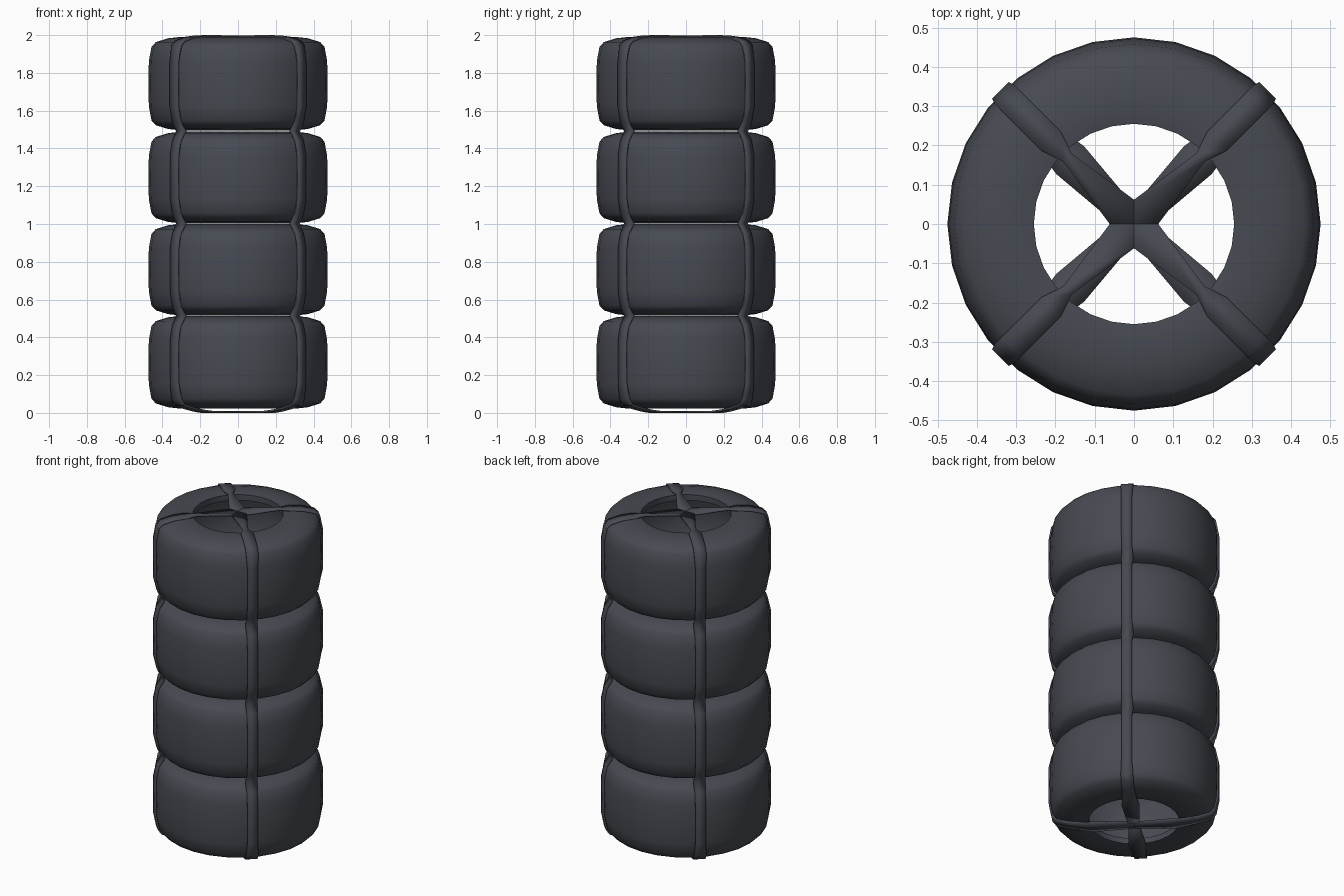
import bpy, bmesh, math
from mathutils import Matrix

if "Cube" in bpy.data.objects:
    bpy.data.objects.remove(bpy.data.objects["Cube"])

rubber = bpy.data.materials.new("dark_rubber")
rubber.diffuse_color = (0.062, 0.068, 0.083, 1)
rubber.use_nodes = True
rubber.node_tree.nodes["Principled BSDF"].inputs["Base Color"].default_value = rubber.diffuse_color


def finish(name, bm):
    me = bpy.data.meshes.new(name)
    bm.to_mesh(me)
    bm.free()
    me.materials.append(rubber)
    ob = bpy.data.objects.new(name, me)
    bpy.context.collection.objects.link(ob)
    bpy.ops.object.select_all(action='DESELECT')
    ob.select_set(True)
    bpy.context.view_layer.objects.active = ob
    bpy.ops.object.shade_smooth_by_angle(angle=math.radians(40))
    return ob


# tyre: closed hollow cross-section (radius, height) spun round z
def tyre(name, z, half, sides=28):
    up = [(0.475, 0), (0.472, half - 0.12), (0.458, half - 0.045), (0.435, half - 0.02),
          (0.37, half), (0.30, half + 0.008), (0.255, half)]
    inner = [(0.255, half - 0.035), (0.30, half - 0.03), (0.40, half - 0.06), (0.44, half - 0.12)]
    top = up + inner
    prof = top + [(r, -h) for r, h in reversed(top[1:])]
    bm = bmesh.new()
    rings = []
    for i in range(sides):
        a = 2 * math.pi * i / sides
        rings.append([bm.verts.new((r * math.cos(a), r * math.sin(a), z + h)) for r, h in prof])
    n = len(prof)
    for i in range(sides):
        a, b = rings[i], rings[(i + 1) % sides]
        for j in range(n):
            k = (j + 1) % n
            bm.faces.new((a[j], b[j], b[k], a[k]))
    bmesh.ops.recalc_face_normals(bm, faces=bm.faces)
    finish(name, bm)


for i, (z, half) in enumerate([(0.268, 0.238), (0.758, 0.235), (1.246, 0.235), (1.743, 0.24)]):
    tyre("tyre_%d" % (i + 1), z, half)

# strap: ribbon (radius, height, half width) from top centre down the side to bottom centre
path = [(0, 1.998, 0.05), (0.24, 2.0, 0.015), (0.30, 1.997, 0.035), (0.37, 1.99, 0.035),
        (0.44, 1.97, 0.035), (0.465, 1.945, 0.035), (0.481, 1.86, 0.03), (0.481, 1.62, 0.03),
        (0.462, 1.54, 0.03)]
for gap in (1.493, 1.002, 0.515):
    path += [(0.43, gap, 0.035), (0.462, gap - 0.05, 0.03), (0.480, gap - 0.13, 0.03),
             (0.480, gap - 0.36, 0.03)]
    if gap > 0.6:
        path.append((0.462, gap - 0.44, 0.03))
path += [(0.463, 0.07, 0.035), (0.44, 0.04, 0.035), (0.37, 0.02, 0.035), (0.30, 0.008, 0.04),
         (0.23, 0.0, 0.05), (0, 0.0, 0.03)]

for k in range(4):
    bm = bmesh.new()
    rows = [(bm.verts.new((r, w, z)), bm.verts.new((r, -w, z))) for r, z, w in path]
    for a, b in zip(rows, rows[1:]):
        bm.faces.new((a[0], a[1], b[1], b[0]))
    bm.transform(Matrix.Rotation(math.radians(45 + 90 * k), 4, 'Z'))
    ob = finish("strap_%d" % (k + 1), bm)
    mod = ob.modifiers.new("thickness", 'SOLIDIFY')
    mod.thickness = 0.01
    mod.offset = -1
